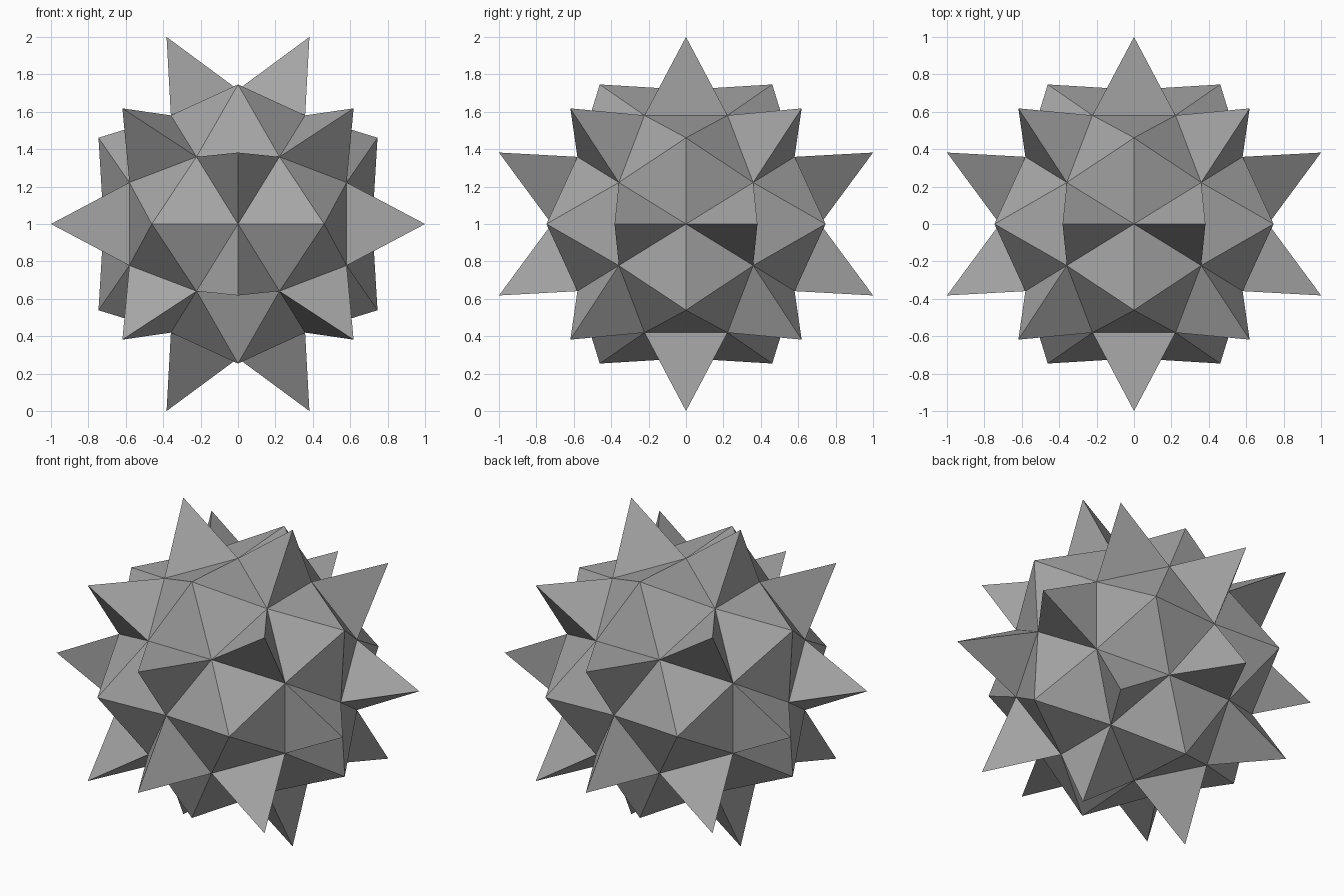
import bpy
import bmesh
from itertools import product
from mathutils import Vector

CORE = 0.718        # radius of the core corners
LONG = 1.0705       # tip radius of the three-sided spikes
SHORT = 0.877       # tip radius of the five-sided spikes
PHI = (1 + 5 ** 0.5) / 2

cube = bpy.data.objects.get("Cube")
if cube:
    bpy.data.objects.remove(cube, do_unlink=True)


def cyclic(v):
    """The three cyclic orders of a coordinate triple."""
    return [Vector(v[i:] + v[:i]) for i in range(3)]


# Core: corners of an icosidodecahedron, wrapped and merged into flat faces
bm = bmesh.new()
corners = cyclic((1, 0, 0)) + cyclic((-1, 0, 0))
for a, b, c in product((-1, 1), repeat=3):
    corners += cyclic((a / (2 * PHI), b * PHI / 2, c / 2))
for co in corners:
    bm.verts.new(co * CORE)
bmesh.ops.convex_hull(bm, input=bm.verts[:])
bmesh.ops.dissolve_limit(bm, angle_limit=0.05, verts=bm.verts[:], edges=bm.edges[:])

# Spikes: raise the middle of every triangle and pentagon
for sides, tip in ((3, LONG), (5, SHORT)):
    faces = [f for f in bm.faces if len(f.verts) == sides and all(v.co.length < CORE + 0.01 for v in f.verts)]
    poked = bmesh.ops.poke(bm, faces=faces)
    for v in poked["verts"]:
        v.co = v.co.normalized() * tip
bmesh.ops.recalc_face_normals(bm, faces=bm.faces[:])
bmesh.ops.translate(bm, verts=bm.verts[:], vec=(0, 0, 1))

mesh = bpy.data.meshes.new("spiked_ball")
bm.to_mesh(mesh)
bm.free()
ball = bpy.data.objects.new("spiked_ball", mesh)
bpy.context.collection.objects.link(ball)

# Plain grey
grey = bpy.data.materials.new("grey")
grey.use_nodes = True
colour = (0.38, 0.38, 0.38, 1)
grey.diffuse_color = colour
grey.node_tree.nodes["Principled BSDF"].inputs["Base Color"].default_value = colour
mesh.materials.append(grey)
